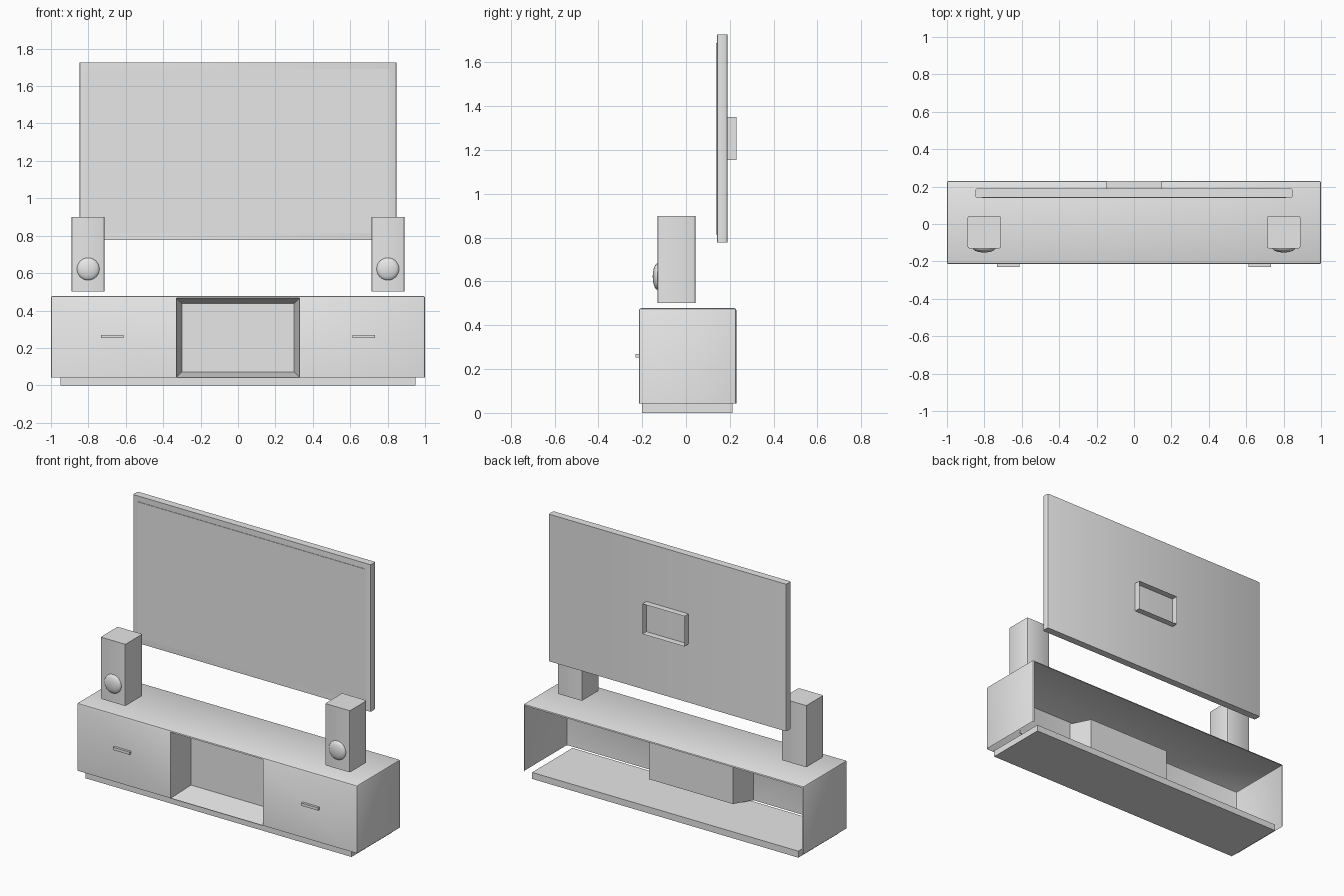
import bpy, bmesh, math
from mathutils import Vector

if "Cube" in bpy.data.objects:
    bpy.data.objects.remove(bpy.data.objects["Cube"])

grey = bpy.data.materials.new("light_grey")
grey.diffuse_color = (0.8, 0.8, 0.8, 1)
grey.use_nodes = True
grey.node_tree.nodes["Principled BSDF"].inputs["Base Color"].default_value = grey.diffuse_color


def box_mesh(lo, hi):
    bm = bmesh.new()
    bmesh.ops.create_cube(bm, size=1)
    for v in bm.verts:
        v.co = Vector([lo[i] if v.co[i] < 0 else hi[i] for i in range(3)])
    bm.normal_update()
    return bm


def bevel(bm, rule, width, segments=2):
    edges = [e for e in bm.edges if rule(e)]
    bmesh.ops.bevel(bm, geom=edges, offset=width, segments=segments,
                    profile=0.5, affect='EDGES')
    bm.normal_update()


def upright(e):
    return abs(e.verts[0].co.z - e.verts[1].co.z) > 0.01


def remove_facing(bm, direction):
    # delete the big flat face pointing along a direction
    d = Vector(direction)
    faces = [f for f in bm.faces if f.normal.dot(d) > 0.99]
    bmesh.ops.delete(bm, geom=[max(faces, key=lambda f: f.calc_area())], context='FACES')


def finish(bm, name):
    mesh = bpy.data.meshes.new(name)
    bm.to_mesh(mesh)
    bm.free()
    ob = bpy.data.objects.new(name, mesh)
    bpy.context.collection.objects.link(ob)
    mesh.materials.append(grey)
    bpy.ops.object.select_all(action='DESELECT')
    ob.select_set(True)
    bpy.context.view_layer.objects.active = ob
    bpy.ops.object.shade_smooth_by_angle(angle=math.radians(30))
    return ob


# Cabinet shell: open at the back and underneath, with a tapered niche in front
bm = box_mesh((-1, -0.215, 0.042), (1, 0.23, 0.478))
bevel(bm, lambda e: max(v.co.z for v in e.verts) > 0.1, 0.01)
remove_facing(bm, (0, 1, 0))
remove_facing(bm, (0, 0, -1))
for x in (-0.33, 0.33):
    front = [f for f in bm.faces if f.normal.y < -0.99]
    geom = set(front)
    for f in front:
        geom.update(f.edges)
        geom.update(f.verts)
    bmesh.ops.bisect_plane(bm, geom=list(geom), plane_co=(x, 0, 0), plane_no=(1, 0, 0))
    bm.normal_update()
panel = [f for f in bm.faces if f.normal.y < -0.99 and abs(f.calc_center_median().x) < 0.1]
niche = bmesh.ops.extrude_face_region(bm, geom=panel)
bmesh.ops.delete(bm, geom=panel, context='FACES_ONLY')
for v in [g for g in niche["geom"] if isinstance(g, bmesh.types.BMVert)]:
    v.co.x *= 0.30 / 0.33
    v.co.z += 0.03 if v.co.z < 0.25 else -0.03
    v.co.y = -0.05
finish(bm, "cabinet_shell")

# Plinth under the cabinet
finish(box_mesh((-0.95, -0.2, 0), (0.95, 0.212, 0.042)), "plinth")

# Handles and speakers on both sides
for side, s in (("left", -1), ("right", 1)):
    hx, sx = 0.672 * s, 0.801 * s
    finish(box_mesh((hx - 0.06, -0.23, 0.252), (hx + 0.06, -0.21, 0.27)), side + "_handle")

    bm = box_mesh((sx - 0.088, -0.13, 0.502), (sx + 0.088, 0.043, 0.9))
    bevel(bm, upright, 0.008)
    finish(bm, side + "_speaker_box")

    # domed speaker cone: a cap of a sphere
    bm = bmesh.new()
    bmesh.ops.create_uvsphere(bm, u_segments=32, v_segments=16, radius=1)
    bmesh.ops.bisect_plane(bm, geom=bm.verts[:] + bm.edges[:] + bm.faces[:],
                           plane_co=(0, 0, 0), plane_no=(0, 0, 1), clear_inner=True)
    for v in bm.verts:
        x, y, z = v.co
        v.co = (sx + x * 0.06, -0.13 - z * 0.022, 0.622 + y * 0.06)
    bmesh.ops.recalc_face_normals(bm, faces=bm.faces[:])
    bm.normal_update()
    if max(bm.faces, key=lambda f: -f.calc_center_median().y).normal.y > 0:
        bmesh.ops.reverse_faces(bm, faces=bm.faces[:])
    finish(bm, side + "_speaker_cone")

# Television body and thin screen plate
bm = box_mesh((-0.848, 0.141, 0.778), (0.848, 0.189, 1.727))
bevel(bm, upright, 0.008)
finish(bm, "television_body")
finish(box_mesh((-0.812, 0.138, 0.815), (0.812, 0.142, 1.69)), "television_screen")

# Wall mount: a short frame, open towards the wall
bm = box_mesh((-0.15, 0.189, 1.155), (0.15, 0.23, 1.35))
remove_facing(bm, (0, 1, 0))
remove_facing(bm, (0, -1, 0))
finish(bm, "wall_mount")
